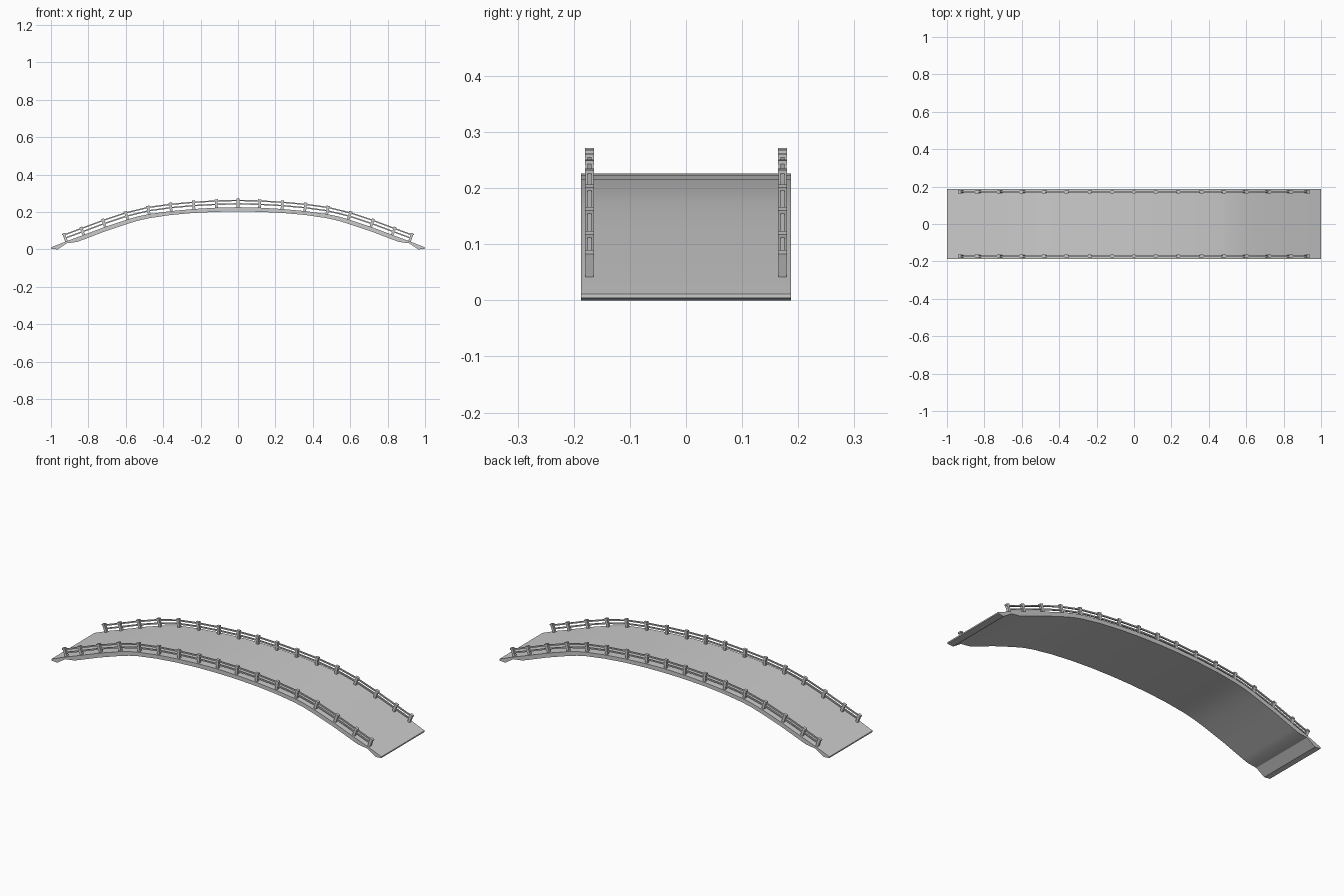
import bpy, bmesh, math
from mathutils import Vector, Matrix

if "Cube" in bpy.data.objects:
    bpy.data.objects.remove(bpy.data.objects["Cube"])

# half profiles of the arch, from the crown to the right foot
TOP = [(0, .226), (.12, .223), (.24, .216), (.36, .205), (.47, .19), (.53, .178),
       (.59, .161), (.71, .121), (.83, .076), (.92, .043), (1, .011)]
BOTTOM = [(0, .203), (.12, .201), (.24, .195), (.36, .184), (.47, .168), (.53, .155),
          (.59, .137), (.71, .097), (.83, .051), (.862, .04), (.915, .033), (.965, 0), (1, 0.004)]
HALF_WIDTH = .1875


def mirrored(half):
    return [(-x, z) for x, z in reversed(half[1:])] + half


def make_object(name, bm):
    bmesh.ops.recalc_face_normals(bm, faces=bm.faces[:])
    mesh = bpy.data.meshes.new(name)
    bm.to_mesh(mesh)
    bm.free()
    obj = bpy.data.objects.new(name, mesh)
    bpy.context.collection.objects.link(obj)
    return obj


def top_z(x):
    x = abs(x)
    for (x0, z0), (x1, z1) in zip(TOP, TOP[1:]):
        if x <= x1:
            return z0 + (z1 - z0) * (x - x0) / (x1 - x0)
    return TOP[-1][1]


def frame(x):
    # point on the deck and the deck normal
    d = .03
    tangent = Vector((2 * d, 0, top_z(x + d) - top_z(x - d))).normalized()
    return Vector((x, 0, top_z(x))), Vector((-tangent.z, 0, tangent.x))


def add_box(bm, centre, size, angle):
    matrix = (Matrix.Translation(centre) @ Matrix.Rotation(angle, 4, 'Y')
              @ Matrix.Diagonal((*size, 1)))
    bmesh.ops.create_cube(bm, size=1, matrix=matrix)


# arched deck with thin feet
bm = bmesh.new()
outline = mirrored(TOP) + mirrored(BOTTOM)[::-1]
sides = [[bm.verts.new((x, y, z)) for x, z in outline] for y in (-HALF_WIDTH, HALF_WIDTH)]
n = len(outline)
for i in range(n):
    j = (i + 1) % n
    bm.faces.new((sides[0][i], sides[0][j], sides[1][j], sides[1][i]))
for side in sides:
    bm.faces.new(side)
deck = make_object("deck", bm)
bpy.context.view_layer.objects.active = deck
deck.select_set(True)
bpy.ops.object.shade_smooth_by_angle(angle=math.radians(20))

# railings: posts square to the deck, two rails between each pair
half_posts = [0, .115, .235, .357, .475, .59, .71, .825, .917]
posts = [-x for x in reversed(half_posts[1:])] + half_posts
for side, y in (("front", -.172), ("back", .172)):
    bm = bmesh.new()
    for x in posts:
        p, normal = frame(x)
        angle = math.atan2(normal.x, normal.z)
        centre = p + normal * .019
        centre.y = y
        add_box(bm, centre, (.014, .014, .05), angle)
        cap = p + normal * .041
        cap.y = y
        add_box(bm, cap, (.018, .016, .008), angle)
    make_object(side + "_posts", bm)

    bm = bmesh.new()
    for height in (.018, .036):
        points = []
        for x in posts:
            p, normal = frame(x)
            q = p + normal * height
            q.y = y
            points.append(q)
        for a, b in zip(points, points[1:]):
            d = b - a
            add_box(bm, (a + b) / 2, (d.length, .007, .007), -math.atan2(d.z, d.x))
    make_object(side + "_rails", bm)
